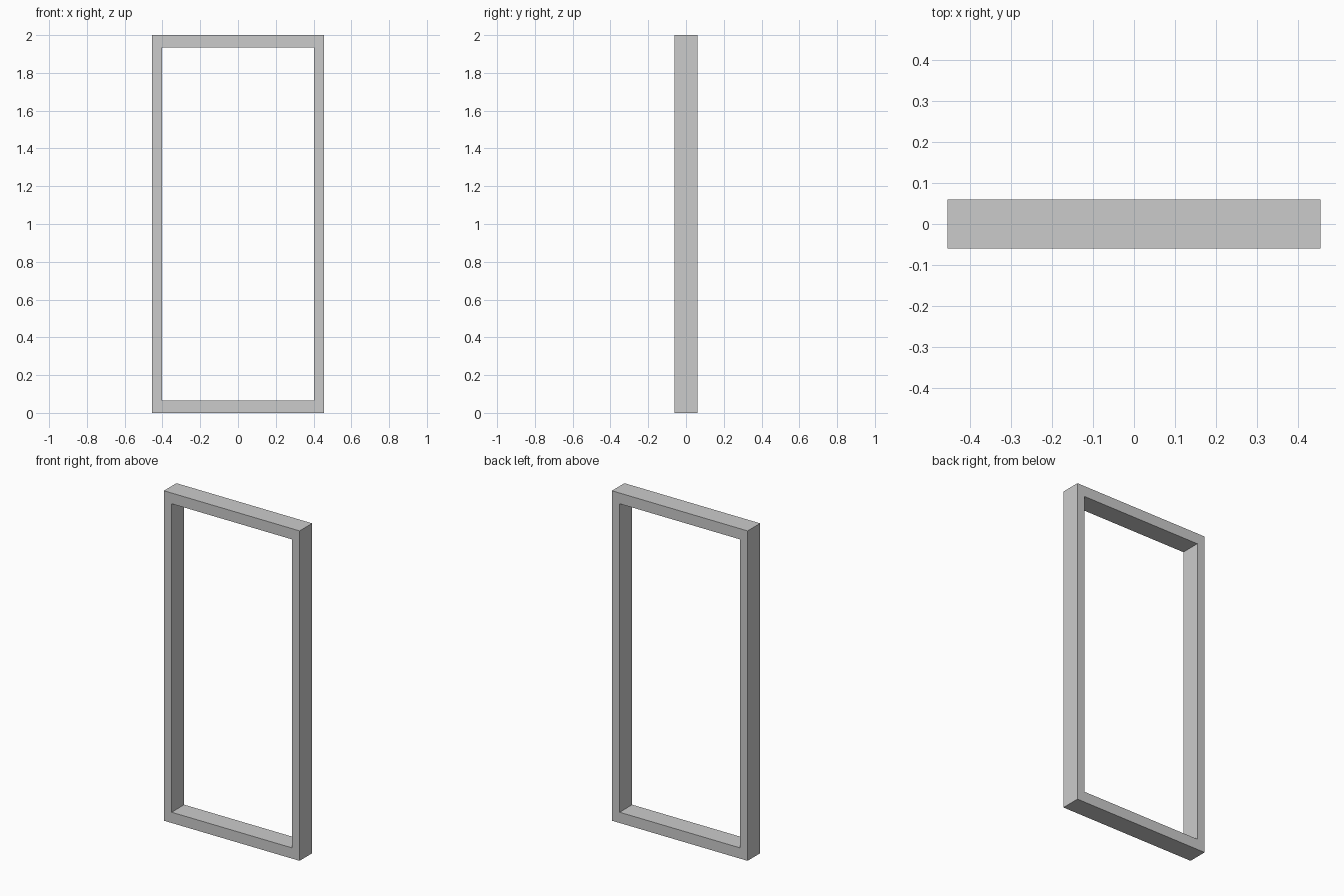
import bpy
import bmesh

if "Cube" in bpy.data.objects:
    bpy.data.objects.remove(bpy.data.objects["Cube"])

HALF_W, HEIGHT, HALF_D = 0.455, 2.0, 0.06   # outer size
SIDE, RAIL = 0.052, 0.065                   # side post width, top/bottom rail height


def rect(bm, half_w, z0, z1):
    """Rectangle of vertices on the front plane."""
    return [bm.verts.new((x, -HALF_D, z)) for x, z in
            ((-half_w, z0), (half_w, z0), (half_w, z1), (-half_w, z1))]


# Rectangular frame: front ring extruded to the back
bm = bmesh.new()
outer = rect(bm, HALF_W, 0, HEIGHT)
inner = rect(bm, HALF_W - SIDE, RAIL, HEIGHT - RAIL)
ring = []
for i in range(4):
    j = (i + 1) % 4
    ring.append(bm.faces.new((outer[i], outer[j], inner[j], inner[i])))
ext = bmesh.ops.extrude_face_region(bm, geom=ring, use_keep_orig=True)
back = [v for v in ext["geom"] if isinstance(v, bmesh.types.BMVert)]
bmesh.ops.translate(bm, verts=back, vec=(0, 2 * HALF_D, 0))
bmesh.ops.recalc_face_normals(bm, faces=bm.faces)

mesh = bpy.data.meshes.new("door_frame")
bm.to_mesh(mesh)
bm.free()
bpy.context.collection.objects.link(bpy.data.objects.new("door_frame", mesh))
